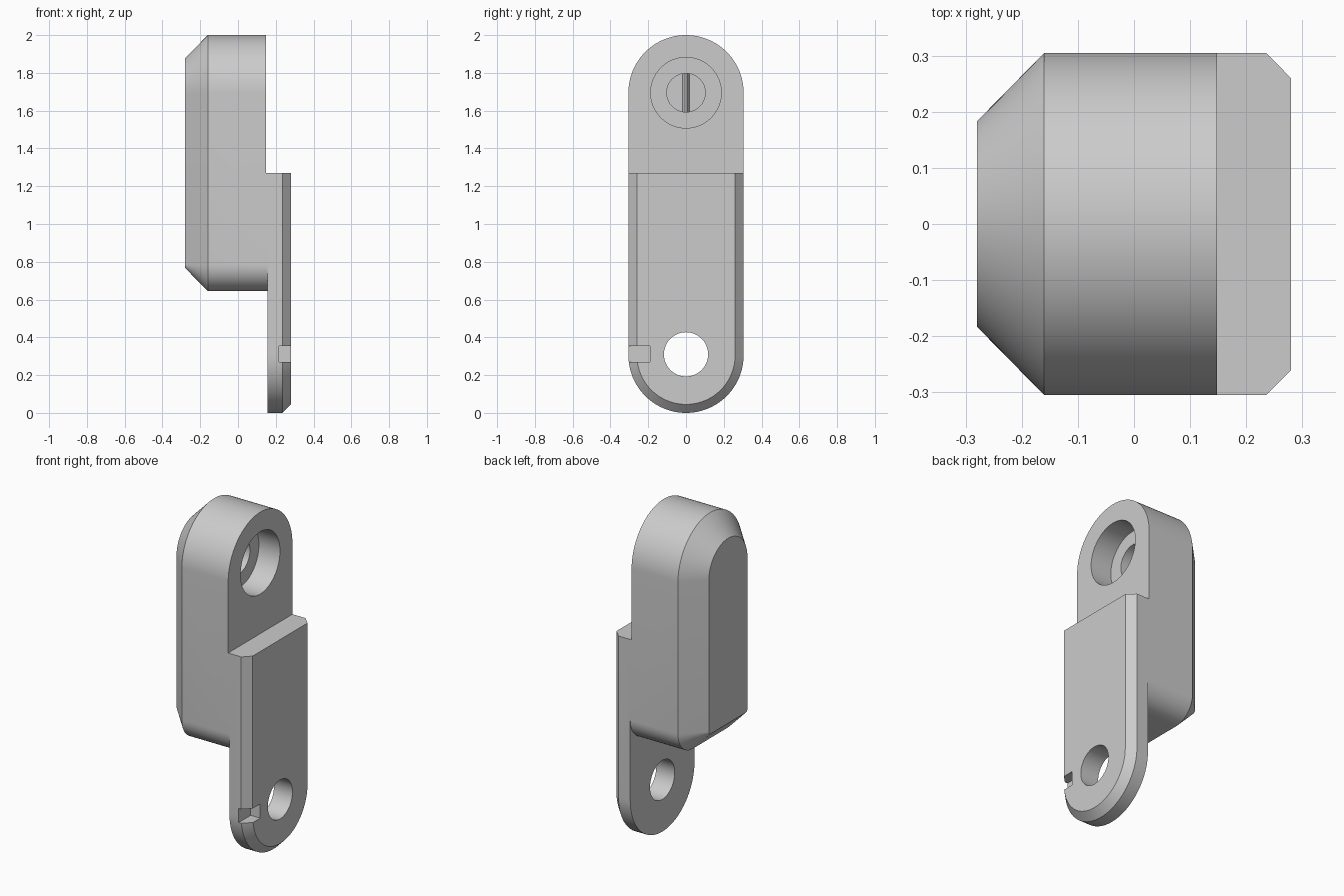
import bpy, bmesh
from math import pi, cos, sin

if "Cube" in bpy.data.objects:
    bpy.data.objects.remove(bpy.data.objects["Cube"])

W = 0.305  # half width


def arc(cy, cz, r, a0, a1, n):
    return [(cy + r * cos(a0 + (a1 - a0) * i / n), cz + r * sin(a0 + (a1 - a0) * i / n))
            for i in range(n + 1)]


def loft(name, sections):
    """Solid through matching (y, z) outlines placed at successive x."""
    bm = bmesh.new()
    rings = [[bm.verts.new((x, y, z)) for y, z in pts] for x, pts in sections]
    n = len(rings[0])
    for a, b in zip(rings, rings[1:]):
        for i in range(n):
            j = (i + 1) % n
            bm.faces.new((a[i], a[j], b[j], b[i]))
    bm.faces.new(rings[0][::-1])
    bm.faces.new(rings[-1])
    bmesh.ops.recalc_face_normals(bm, faces=bm.faces)
    me = bpy.data.meshes.new(name)
    bm.to_mesh(me)
    bm.free()
    ob = bpy.data.objects.new(name, me)
    bpy.context.collection.objects.link(ob)
    return ob


def box(name, x0, x1, y0, y1, z0, z1):
    pts = [(y0, z0), (y1, z0), (y1, z1), (y0, z1)]
    return loft(name, [(x0, pts), (x1, pts)])


def disc(name, x0, x1, z, r):
    pts = arc(0, z, r, 0, 2 * pi, 64)[:-1]
    return loft(name, [(x0, pts), (x1, pts)])


def combine(ob, other, op):
    m = ob.modifiers.new("bool", 'BOOLEAN')
    m.operation, m.solver, m.object = op, 'EXACT', other
    bpy.context.view_layer.objects.active = ob
    bpy.ops.object.modifier_apply(modifier=m.name)
    bpy.data.objects.remove(other)


def body_outline(inset):
    r, c = 0.14, W - 0.14
    return (arc(0, 1.695, W - inset, 0, pi, 48)
            + arc(-c, 0.645 + r, r - inset, pi, 1.5 * pi, 12)
            + arc(c, 0.645 + r, r - inset, 1.5 * pi, 2 * pi, 12))


def plate_outline(inset):
    w = W - inset
    return [(w, 1.27), (-w, 1.27)] + arc(0, 0.305, w, pi, 2 * pi, 48)


# Rounded upper body with chamfered back, stepped down above the plate
body = loft("bracket_body", [(-0.28, body_outline(0.122)), (-0.16, body_outline(0)),
                             (0.2, body_outline(0))])
combine(body, box("step_cutter", 0.148, 0.4, -0.5, 0.5, 1.27, 2.2), 'DIFFERENCE')

# Lower tongue plate with chamfered front rim
plate = loft("tongue_plate", [(0.157, plate_outline(0)), (0.235, plate_outline(0)),
                              (0.28, plate_outline(0.045))])
combine(body, plate, 'UNION')

# Through hole, edge notch, counterbore and inner recess
cutters = [disc("pivot_hole_cutter", 0.05 + 0.08, 0.4, 0.31, 0.117),
           box("notch_cutter", 0.217, 0.4, -0.5, -0.19, 0.27, 0.355),
           disc("counterbore_cutter", 0.008, 0.4, 1.695, 0.187),
           disc("recess_cutter", -0.07, 0.1, 1.695, 0.102)]
for c in cutters:
    combine(body, c, 'DIFFERENCE')

# Narrow bevelled rib across the recess floor
rib = [[(-w, 1.593), (w, 1.593), (w, 1.797), (-w, 1.797)] for w in (0.018, 0.006)]
loft("recess_rib", [(-0.08, rib[0]), (-0.07, rib[0]), (-0.05, rib[1])])

# Smooth curved walls, crisp edges
bpy.ops.object.select_all(action='DESELECT')
body.select_set(True)
bpy.context.view_layer.objects.active = body
bpy.ops.object.shade_smooth_by_angle(angle=0.5)
